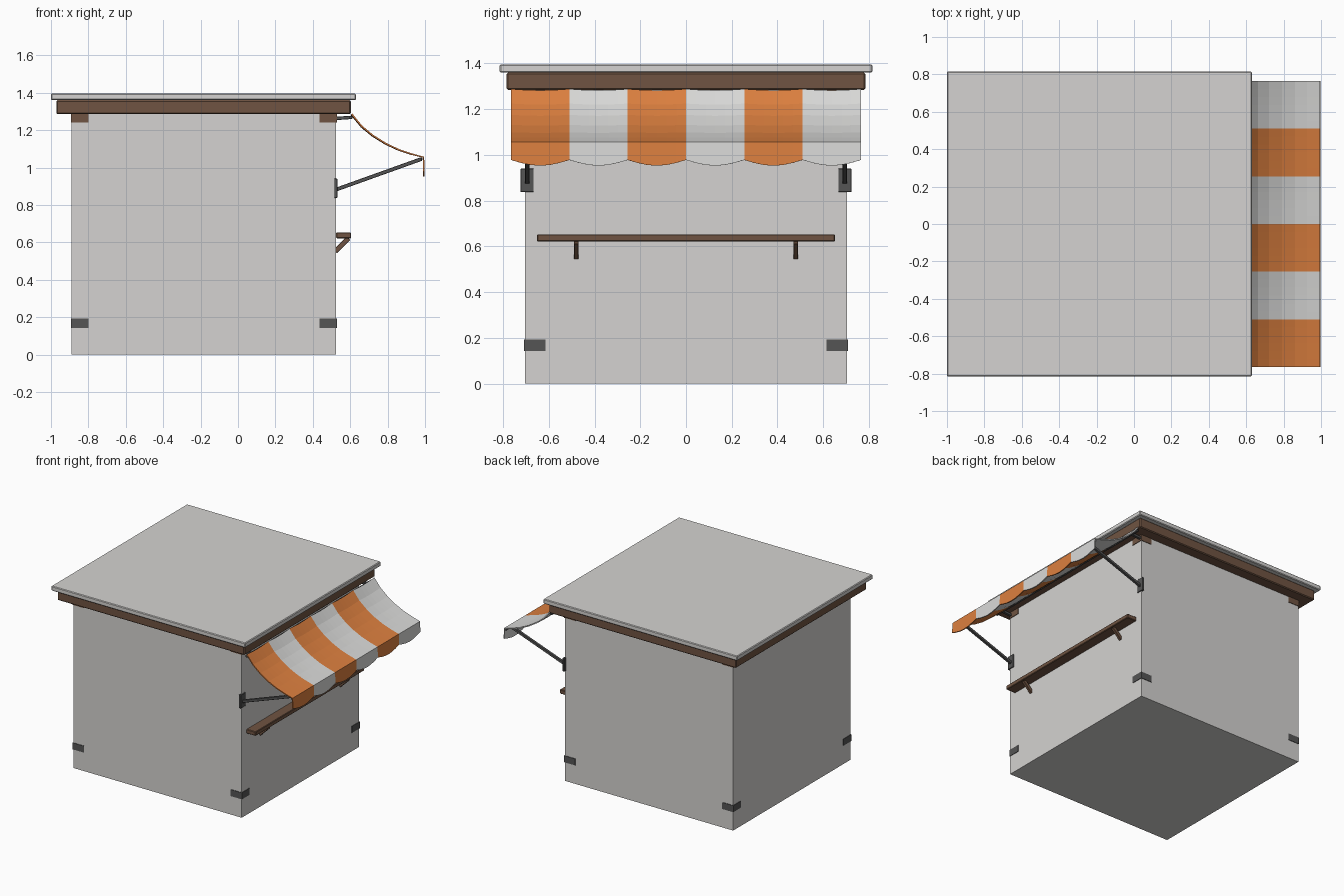
import bpy, bmesh, math
from mathutils import Vector

if "Cube" in bpy.data.objects:
    bpy.data.objects.remove(bpy.data.objects["Cube"])


def material(name, rgb):
    m = bpy.data.materials.new(name)
    m.diffuse_color = (*rgb, 1)
    m.use_nodes = True
    m.node_tree.nodes["Principled BSDF"].inputs["Base Color"].default_value = m.diffuse_color
    return m


WALL = material("wall_white", (0.66, 0.65, 0.635))
CLOTH = material("cloth_white", (0.70, 0.70, 0.69))
ORANGE = material("cloth_orange", (0.72, 0.215, 0.05))
WOOD = material("brown_wood", (0.16, 0.088, 0.054))
METAL = material("dark_metal", (0.09, 0.09, 0.09))


def finish(name, bm, mats, bevel=0):
    bmesh.ops.recalc_face_normals(bm, faces=bm.faces)
    mesh = bpy.data.meshes.new(name)
    bm.to_mesh(mesh)
    bm.free()
    for m in mats:
        mesh.materials.append(m)
    ob = bpy.data.objects.new(name, mesh)
    bpy.context.collection.objects.link(ob)
    if bevel:
        mod = ob.modifiers.new("bevel", "BEVEL")
        mod.width, mod.segments = bevel, 1
    return ob


def box(name, lo, hi, mat, bevel=0):
    bm = bmesh.new()
    bmesh.ops.create_cube(bm, size=1)
    for v in bm.verts:
        v.co = Vector([(a + b) / 2 + c * (b - a) for a, b, c in zip(lo, hi, v.co)])
    return finish(name, bm, [mat], bevel)


def bar(name, a, b, width, height, mat):
    """Straight square bar between two points."""
    a, b = Vector(a), Vector(b)
    ob = box(name, (-width / 2, -height / 2, -(b - a).length / 2),
             (width / 2, height / 2, (b - a).length / 2), mat, 0.002)
    ob.location = (a + b) / 2
    ob.rotation_mode = "QUATERNION"
    ob.rotation_quaternion = (b - a).to_track_quat("Z", "Y")
    return ob


X0, X1, Y = -0.89, 0.525, 0.705

# Hut body, roof frame and roof slab
box("hut_body", (X0, -Y, 0), (X1, Y, 1.30), WALL)
box("roof_frame", (-0.97, -0.785, 1.285), (0.603, 0.785, 1.36), WOOD, 0.006)
box("roof_slab", (-1.0, -0.815, 1.36), (0.63, 0.815, 1.396), WALL, 0.005)


# L-shaped corner pieces wrapping the four wall corners
def corner(name, x, y, z0, z1, mat, t):
    sx = 1 if x > 0 else -1
    sy = 1 if y > 0 else -1
    L = 0.09
    outline = [(t, t), (-L, t), (-L, -0.01), (-0.01, -0.01), (-0.01, -L), (t, -L)]
    bm = bmesh.new()
    face = bm.faces.new([bm.verts.new((x + sx * a, y + sy * b, z0)) for a, b in outline])
    ext = bmesh.ops.extrude_face_region(bm, geom=[face])
    for v in ext["geom"]:
        if isinstance(v, bmesh.types.BMVert):
            v.co.z = z1
    finish(name, bm, [mat])


for x, xn in ((X0, "left"), (X1, "right")):
    for y, yn in ((-Y, "front"), (Y, "back")):
        corner(f"corner_bracket_{xn}_{yn}", x, y, 0.142, 0.192, METAL, 0.004)
        corner(f"corner_block_{xn}_{yn}", x, y, 1.24, 1.287, WOOD, 0.004)

# Counter shelf with diagonal struts
box("counter_shelf", (X1, -0.652, 0.621), (0.605, 0.652, 0.653), WOOD, 0.004)
for s in (-1, 1):
    bar("shelf_strut", (X1 - 0.005, s * 0.48, 0.552), (0.592, s * 0.48, 0.622),
        0.026, 0.02, WOOD).rotation_quaternion = \
        Vector((0.072, 0, 0.07)).to_track_quat("Z", "X")

# Awning cloth: sagging striped sheet with scalloped valance
N, SEG, W = 6, 6, 0.255
profile = [(0.608, 1.286), (0.66, 1.222), (0.72, 1.172), (0.79, 1.128),
           (0.86, 1.095), (0.925, 1.073), (0.992, 1.055)]
bm = bmesh.new()
rows = []
for i in range(N * SEG + 1):
    y = -N * W / 2 + i * W / SEG
    wave = math.sin(math.pi * (i % SEG) / SEG)
    row = []
    for j, (x, z) in enumerate(profile):
        dip = 0.006 * wave * (1 - j / (len(profile) - 1))
        row.append(bm.verts.new((x, y, z - dip)))
    row.append(bm.verts.new((0.994, y, 0.978 - 0.025 * wave)))
    rows.append(row)
for i in range(N * SEG):
    for j in range(len(profile)):
        f = bm.faces.new((rows[i][j], rows[i + 1][j], rows[i + 1][j + 1], rows[i][j + 1]))
        f.material_index = (i // SEG) % 2
awning = finish("awning_cloth", bm, [ORANGE, CLOTH])
sol = awning.modifiers.new("thickness", "SOLIDIFY")
sol.thickness, sol.offset = 0.008, 0

# Awning rails, wall plates, arms and upper brackets
bar("awning_top_rail", (0.603, -0.76, 1.268), (0.603, 0.76, 1.268), 0.016, 0.016, METAL)
bar("awning_front_rail", (0.982, -0.76, 1.046), (0.982, 0.76, 1.046), 0.01, 0.01, METAL)
for s in (-1, 1):
    yc = s * 0.695
    box("arm_wall_plate", (0.515, yc - 0.029, 0.838), (0.531, yc + 0.029, 0.94), METAL, 0.002)
    bar("awning_arm", (0.527, yc, 0.883), (0.982, yc, 1.046), 0.02, 0.02, METAL)
    bar("awning_top_bracket", (0.52, yc, 1.262), (0.605, yc, 1.268), 0.02, 0.018, METAL)
